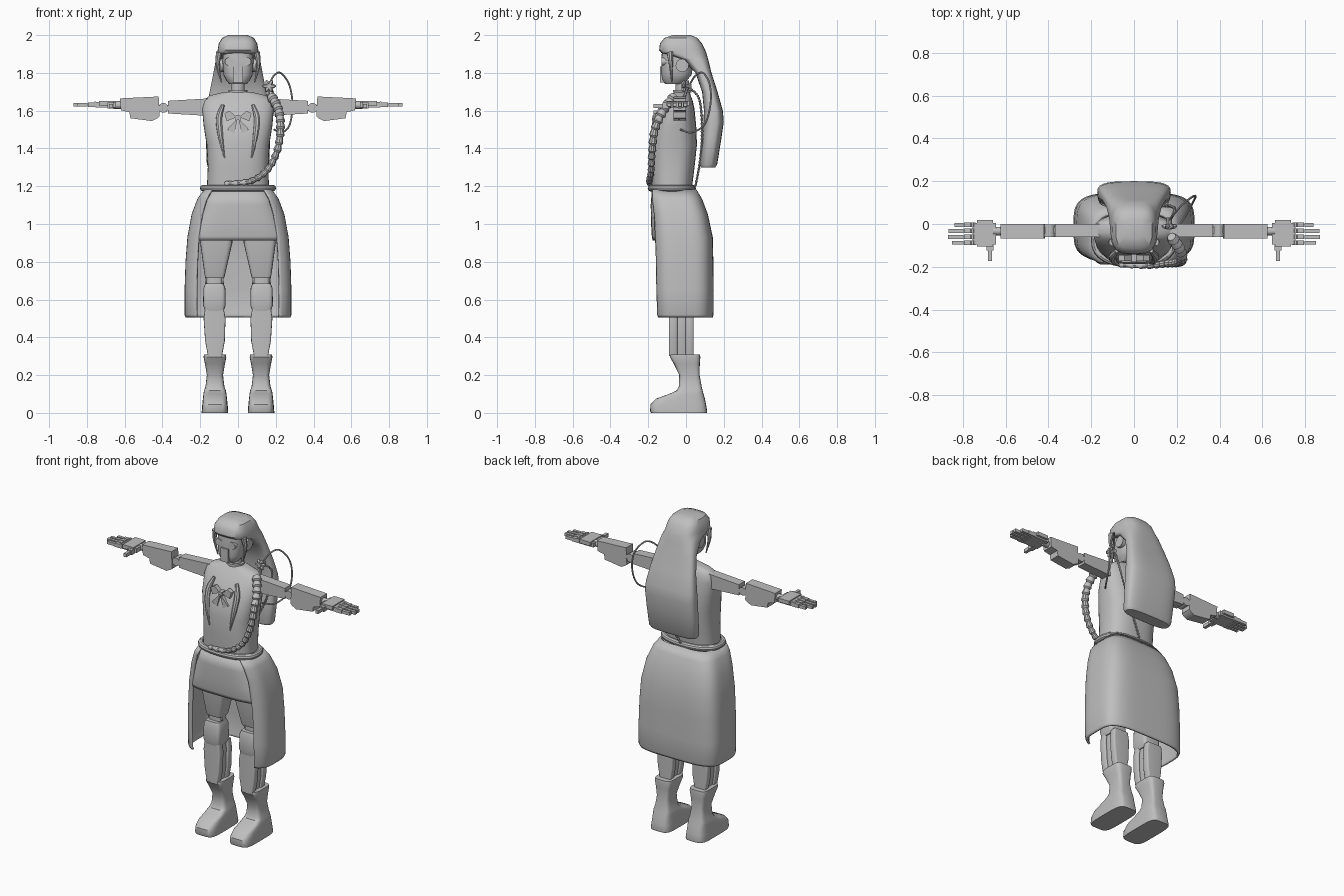
import bpy, bmesh, math
from mathutils import Vector

grey = bpy.data.materials.new("plain grey")
grey.diffuse_color = (0.52, 0.52, 0.52, 1)


def make(name, verts, faces, solid=0):
    me = bpy.data.meshes.new(name)
    me.from_pydata([tuple(v) for v in verts], [], faces)
    bm = bmesh.new()
    bm.from_mesh(me)
    bmesh.ops.recalc_face_normals(bm, faces=bm.faces)
    bm.to_mesh(me)
    bm.free()
    me.materials.append(grey)
    ob = bpy.data.objects.new(name, me)
    bpy.context.collection.objects.link(ob)
    if solid:
        m = ob.modifiers.new("thickness", 'SOLIDIFY')
        m.thickness = solid
        m.offset = 0
    return ob


def ring(h, cx, cy, hx, hy, p, a0, a1, n, closed):
    out = []
    for i in range(n):
        t = a0 + (a1 - a0) * i / (n if closed else n - 1)
        c, s = math.cos(t), math.sin(t)
        out.append((cx + hx * math.copysign(abs(c) ** (2 / p), c),
                    cy + hy * math.copysign(abs(s) ** (2 / p), s), h))
    return out


def loft(name, rows, p=3, n=32, arc=None, cap=True, solid=0):
    """Stack rounded rectangles (z, cx, cy, half x, half y)."""
    a0, a1 = arc or (0, 2 * math.pi)
    v = [q for r in rows for q in ring(*r, p, a0, a1, n, arc is None)]
    f = [(k * n + i, k * n + (i + 1) % n, (k + 1) * n + (i + 1) % n, (k + 1) * n + i)
         for k in range(len(rows) - 1) for i in range(n if arc is None else n - 1)]
    if cap and arc is None:
        f += [tuple(range(n)), tuple(range((len(rows) - 1) * n, len(rows) * n))]
    return make(name, v, f, solid)


def prism(name, pts, y0, y1, s=1):
    """Extrude an x-z outline along y."""
    n = len(pts)
    v = [(s * x, y, z) for y in (y0, y1) for x, z in pts]
    f = [tuple(range(n)), tuple(range(n, 2 * n))]
    f += [(i, (i + 1) % n, n + (i + 1) % n, n + i) for i in range(n)]
    return make(name, v, f)


def box(name, x0, x1, y0, y1, z0, z1, s=1):
    return prism(name, [(x0, z0), (x1, z0), (x1, z1), (x0, z1)], y0, y1, s)


def spline(pts, steps):
    P = [Vector(p) for p in pts]
    P = [2 * P[0] - P[1]] + P + [2 * P[-1] - P[-2]]
    out = []
    for i in range(1, len(P) - 2):
        a, b, c, d = P[i - 1:i + 3]
        for k in range(steps):
            t = k / steps
            out.append(0.5 * (2 * b + (c - a) * t + (2 * a - 5 * b + 4 * c - d) * t * t
                              + (3 * b - a - 3 * c + d) * t ** 3))
    return out + [P[-2]]


def tube(name, pts, radius, steps=8, n=8):
    """Sweep a circle along a smooth path; radius is a function of (index, fraction)."""
    path = spline(pts, steps)
    v, f, m = [], [], len(path)
    for i, p in enumerate(path):
        d = (path[min(i + 1, m - 1)] - path[max(i - 1, 0)]).normalized()
        u = d.cross(Vector((0.3, 1, 0.1))).normalized()
        w = d.cross(u)
        r = radius(i, i / (m - 1))
        v += [p + r * (u * math.cos(2 * math.pi * k / n) + w * math.sin(2 * math.pi * k / n))
              for k in range(n)]
    for i in range(m - 1):
        f += [(i * n + k, i * n + (k + 1) % n, (i + 1) * n + (k + 1) % n, (i + 1) * n + k)
              for k in range(n)]
    f += [tuple(range(n)), tuple(range((m - 1) * n, m * n))]
    return make(name, v, f)


def rod(name, a, b, r, n=16):
    return tube(name, [a, b], lambda i, t: r, 1, n)


# hood with long back drape: (z, half width, front y, back y)
hood = [(1.3, .155, .078, .155), (1.315, .165, .072, .165), (1.45, .17, .085, .187),
        (1.54, .172, .092, .2), (1.6, .168, .095, .195), (1.7, .15, .085, .167),
        (1.8, .13, .05, .135), (1.87, .117, -.02, .118), (1.905, .11, -.13, .108),
        (1.92, .108, -.142, .102), (1.955, .102, -.138, .085), (1.985, .085, -.115, .06),
        (2.0, .05, -.07, .025)]
loft("hood", [(z, 0, (a + b) / 2, w, (b - a) / 2) for z, w, a, b in hood], 3.2, 40)

# head, neck, face
loft("head", [(1.74, 0, -.07, .045, .04), (1.76, 0, -.06, .062, .065), (1.79, 0, -.05, .077, .08),
              (1.86, 0, -.045, .082, .086), (1.92, 0, -.045, .08, .082)], 2.8)
loft("neck", [(1.66, 0, -.02, .035, .035), (1.76, 0, -.02, .035, .035)], 2, 20)
loft("neck_collar", [(1.695, 0, -.02, .05, .05), (1.71, 0, -.02, .05, .05)], 2, 20)
box("face_plate", -.026, .026, -.137, -.1, 1.75, 1.835)
for s in (1, -1):
    prism("eye", [(.045 + .025 * math.cos(a * math.pi / 8), 1.86 + .022 * math.sin(a * math.pi / 8))
                  for a in range(16)], -.13, -.1, s)
    rod("ear_disc", (s * .07, -.02, 1.84), (s * .094, -.02, 1.84), .035)
    tube("side_lock", [(s * .1, -.085, 1.91), (s * .107, -.08, 1.84), (s * .088, -.075, 1.75)],
         lambda i, t: .003 + .015 * (1 - t))

# torso and belt
loft("torso", [(1.18, 0, -.075, .165, .105), (1.3, 0, -.07, .16, .115), (1.42, 0, -.065, .166, .123),
               (1.52, 0, -.058, .182, .112), (1.61, 0, -.04, .19, .085), (1.655, 0, -.03, .182, .065),
               (1.68, 0, -.025, .15, .05), (1.7, 0, -.02, .07, .04)], 2.7, 40)
loft("belt", [(1.19 + .018 * math.sin(a), 0, -.075, .183 + .018 * math.cos(a), .11 + .018 * math.cos(a))
              for a in [k * math.pi / 5 for k in range(11)]], 2.4, 40, cap=False)

# chest drapes and bow
for s in (1, -1):
    tube("chest_drape", [(s * .08, -.125, 1.63), (s * .1, -.152, 1.56), (s * .092, -.175, 1.46),
                         (s * .072, -.185, 1.35)],
         lambda i, t: .003 + .014 * math.sin(math.pi * min(1, .15 + .85 * t)))
    prism("bow_loop", [(.008, 1.565), (.045, 1.6), (.072, 1.585), (.06, 1.545)], -.172, -.145, s)
    prism("bow_tail", [(.002, 1.56), (.058, 1.5), (.04, 1.49), (.02, 1.48)], -.181, -.15, s)
box("bow_knot", -.012, .012, -.178, -.14, 1.55, 1.575)

# skirts: short front one, long open back one
loft("front_skirt", [(1.18, 0, -.075, .16, .1), (1.1, 0, -.075, .185, .106), (1.0, 0, -.075, .225, .104),
                     (.935, 0, -.075, .25, .1), (.915, 0, -.075, .247, .096)], 3.4, 40,
     cap=False, solid=.012)
loft("long_skirt", [(1.18, 0, -.07, .175, .12), (1.13, 0, -.055, .21, .135), (1.05, 0, -.035, .24, .145),
                    (.93, 0, -.02, .262, .156), (.8, 0, -.016, .272, .155), (.65, 0, -.014, .277, .155),
                    (.52, 0, -.012, .277, .152), (.508, 0, -.012, .272, .148)], 4, 48,
     arc=(math.radians(-52), math.radians(232)), solid=.012)

for s in (1, -1):
    # legs
    loft("thigh", [(1.1, s * .11, -.04, .08, .07), (.9, s * .115, -.035, .085, .07),
                   (.73, s * .123, -.03, .054, .05), (.715, s * .123, -.03, .05, .046)], 6, 24)
    loft("knee_joint", [(.66, s * .125, -.03, .042, .035), (.73, s * .125, -.03, .042, .035)], 4, 16)
    rod("knee_hinge", (s * .075, -.03, .7), (s * .175, -.03, .7), .02)
    loft("knee_cap", [(.535, s * .125, -.04, .048, .05), (.57, s * .125, -.04, .06, .058),
                      (.66, s * .125, -.04, .058, .056), (.685, s * .125, -.04, .048, .048)], 6, 24)
    for part, y, hy, k in (("shin_front", -.068, .023, 1), ("shin_core", -.025, .026, .8),
                           ("shin_calf", .018, .022, 1)):
        loft(part, [(.3, s * .122, y, .037 * k, hy), (.38, s * .122, y, .052 * k, hy),
                    (.5, s * .124, y, .058 * k, hy), (.55, s * .125, y, .05 * k, hy)], 8, 20)
    boot = [(0, .07, -.185, .11), (.01, .07, -.19, .112), (.045, .067, -.188, .106), (.075, .064, -.16, .1),
            (.1, .061, -.09, .093), (.118, .058, -.05, .088), (.14, .05, -.038, .083),
            (.2, .043, -.036, .072), (.26, .053, -.065, .073), (.295, .06, -.085, .076),
            (.31, .058, -.083, .074)]
    loft("boot", [(z, s * .122, (a + b) / 2, w, (b - a) / 2) for z, w, a, b in boot], 4.5, 28)

    # arms
    prism("upper_arm", [(.15, 1.572), (.37, 1.585), (.37, 1.652), (.15, 1.665)], -.06, 0, s)
    rod("elbow_hinge", (s * .395, -.06, 1.615), (s * .395, -.002, 1.615), .026)
    box("elbow_link", .36, .43, -.045, -.015, 1.6, 1.63, s)
    prism("forearm", [(.415, 1.57), (.425, 1.56), (.455, 1.545), (.57, 1.56), (.575, 1.592), (.62, 1.602),
                      (.625, 1.665), (.42, 1.675)][::-1], -.067, 0, s)
    rod("wrist", (s * .61, -.033, 1.63), (s * .66, -.033, 1.63), .02)

    # hands
    box("palm", .645, .755, -.095, .005, 1.618, 1.645, s)
    box("hand_back_plate", .66, .735, -.105, .018, 1.628, 1.652, s)
    for y, x1 in ((-.088, .85), (-.06, .87), (-.032, .868), (-.004, .84)):
        box("finger_base", .75, .795, y - .011, y + .011, 1.619, 1.643, s)
        box("finger_tip", .797, x1, y - .009, y + .009, 1.621, 1.64, s)
        rod("knuckle", (s * .755, y - .011, 1.635), (s * .755, y + .011, 1.635), .013, 10)
    box("thumb_base", .658, .69, -.125, -.09, 1.612, 1.642, s)
    box("thumb_tip", .663, .682, -.172, -.122, 1.615, 1.636, s)

# ribbed cord over the chest
tube("ribbed_cord", [(.175, -.06, 1.68), (.215, -.12, 1.6), (.225, -.165, 1.5), (.205, -.18, 1.38),
                     (.15, -.185, 1.28), (.06, -.195, 1.225), (-.07, -.19, 1.213)],
     lambda i, t: (.03 - .016 * t) * (.7 + .3 * (i % 4) / 3), 12, 10)
# chain behind the back, beaded by radius
tube("back_chain", [(.165, .01, 1.73), (.19, .07, 1.66), (.15, .085, 1.5), (.08, .075, 1.34),
                    (.0, .05, 1.2)], lambda i, t: .004 + .004 * (i % 2), 16, 6)
# thin wire loop at the shoulder
tube("wire_loop", [(.165, .02, 1.74), (.19, .05, 1.785), (.225, .09, 1.8), (.27, .125, 1.74),
                   (.288, .13, 1.64), (.275, .1, 1.53), (.235, .03, 1.485), (.19, -.03, 1.5)],
     lambda i, t: .005, 8, 8)
# shoulder flower
for k in range(6):
    a = k * math.pi / 3
    tube("flower_petal", [(.165, 0, 1.73), (.165 + .018 * math.cos(a), -.012, 1.73 + .018 * math.sin(a)),
                          (.165 + .036 * math.cos(a), -.008, 1.73 + .034 * math.sin(a))],
         lambda i, t: .003 + .009 * math.sin(math.pi * t), 4, 6)
rod("flower_centre", (.165, -.025, 1.73), (.165, .03, 1.73), .012, 10)
rod("flower_stem", (.165, .01, 1.73), (.16, -.02, 1.64), .008, 8)

bpy.ops.object.select_all(action='SELECT')
bpy.context.view_layer.objects.active = bpy.data.objects["hood"]
bpy.ops.object.shade_smooth_by_angle(angle=math.radians(35))
